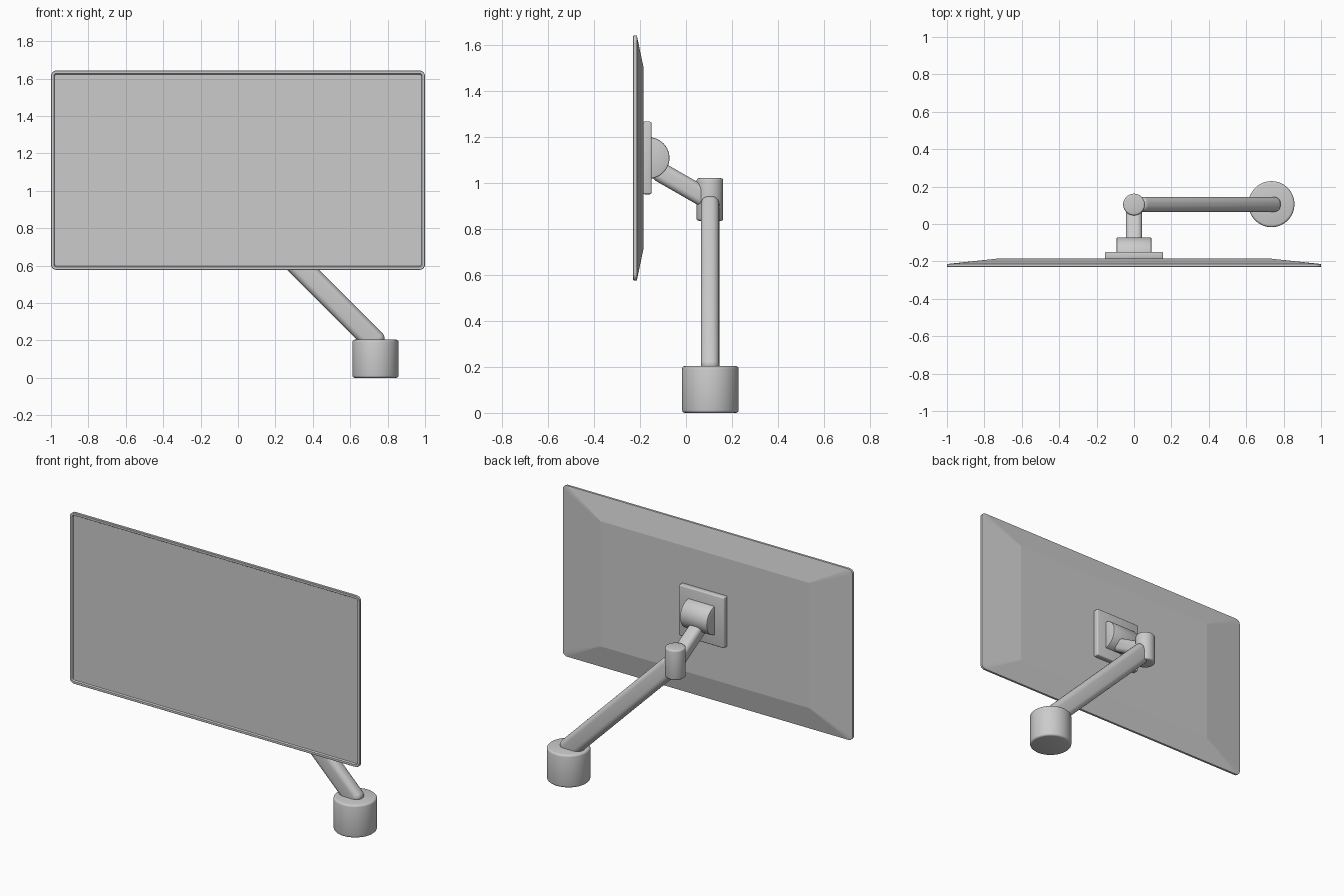
import bpy, bmesh
from math import pi, cos, sin, radians, atan2
from mathutils import Vector

if "Cube" in bpy.data.objects:
    bpy.data.objects.remove(bpy.data.objects["Cube"])


def finish(name, bm, bevel=0.0, segments=4, smooth=True):
    bmesh.ops.recalc_face_normals(bm, faces=bm.faces[:])
    mesh = bpy.data.meshes.new(name)
    bm.to_mesh(mesh)
    bm.free()
    obj = bpy.data.objects.new(name, mesh)
    bpy.context.collection.objects.link(obj)
    bpy.ops.object.select_all(action='DESELECT')
    bpy.context.view_layer.objects.active = obj
    obj.select_set(True)
    if bevel:
        mod = obj.modifiers.new("rounding", 'BEVEL')
        mod.width = bevel
        mod.segments = segments
        mod.limit_method = 'ANGLE'
        mod.angle_limit = radians(40)
        bpy.ops.object.modifier_apply(modifier=mod.name)
    if smooth:
        bpy.ops.object.shade_smooth_by_angle(angle=radians(35))
    return obj


def cylinder(name, centre, radius, depth, bevel):
    bm = bmesh.new()
    bmesh.ops.create_cone(bm, cap_ends=True, segments=64, radius1=radius,
                          radius2=radius, depth=depth)
    bmesh.ops.translate(bm, vec=centre, verts=bm.verts)
    return finish(name, bm, bevel, 3)


def box(name, centre, size, bevel):
    bm = bmesh.new()
    bmesh.ops.create_cube(bm, size=1)
    bmesh.ops.scale(bm, vec=size, verts=bm.verts)
    bmesh.ops.translate(bm, vec=centre, verts=bm.verts)
    return finish(name, bm, bevel, 3)


def bar(name, start, end, width, height, bevel):
    """Rounded bar; width is horizontal, height lies in the vertical plane."""
    start, end = Vector(start), Vector(end)
    axis = (end - start).normalized()
    side = axis.cross(Vector((0, 0, 1))).normalized()
    up = side.cross(axis)
    bm = bmesh.new()
    rings = []
    for p in (start, end):
        rings.append([bm.verts.new(p + side * (a * width / 2) + up * (b * height / 2))
                      for a, b in ((-1, -1), (1, -1), (1, 1), (-1, 1))])
    for i in range(4):
        j = (i + 1) % 4
        bm.faces.new((rings[0][i], rings[0][j], rings[1][j], rings[1][i]))
    bm.faces.new(rings[0])
    bm.faces.new(rings[1])
    return finish(name, bm, bevel, 6)


def rounded_rect(half_w, half_h, radius, steps=5):
    points = []
    for k, (sx, sz) in enumerate(((1, 1), (-1, 1), (-1, -1), (1, -1))):
        for i in range(steps + 1):
            a = pi / 2 * (k + i / steps)
            points.append((sx * (half_w - radius) + radius * cos(a),
                           sz * (half_h - radius) + radius * sin(a)))
    return points


# Screen: recessed display, thin bezel, thin rim and sloping back
SCREEN_Z = 1.11
bm = bmesh.new()
loops = []
for half_w, half_h, radius, y in ((0.980, 0.513, 0.010, -0.222),
                                  (0.985, 0.518, 0.015, -0.230),
                                  (0.998, 0.531, 0.028, -0.230),
                                  (1.000, 0.533, 0.030, -0.228),
                                  (1.000, 0.533, 0.030, -0.214),
                                  (0.720, 0.390, 0.003, -0.184)):
    loops.append([bm.verts.new((x, y, SCREEN_Z + z))
                  for x, z in rounded_rect(half_w, half_h, radius)])
for a, b in zip(loops, loops[1:]):
    for i in range(len(a)):
        j = (i + 1) % len(a)
        bm.faces.new((a[i], a[j], b[j], b[i]))
bm.faces.new(loops[0])
bm.faces.new(loops[-1])
finish("screen", bm, smooth=False)

# Square mounting plate on the back of the screen
box("mount_plate", (0, -0.169, SCREEN_Z), (0.312, 0.038, 0.316), 0.007)

# Half-round tilt hinge, axis along x
bm = bmesh.new()
ends = []
for x in (-0.093, 0.093):
    ring = [(-0.162 + 0.09 * sin(pi * i / 32), SCREEN_Z + 0.09 * cos(pi * i / 32))
            for i in range(33)]
    ends.append([bm.verts.new((x, y, z)) for y, z in ring])
for i in range(33):
    j = (i + 1) % 33
    bm.faces.new((ends[0][i], ends[0][j], ends[1][j], ends[1][i]))
bm.faces.new(ends[0])
bm.faces.new(ends[1])
finish("tilt_hinge", bm, 0.005, 2)

# Short arm from hinge to swivel, long arm from swivel to base
bar("short_arm", (0, -0.135, 1.062), (0, 0.10, 0.927), 0.088, 0.086, 0.028)
bar("long_arm", (0.01, 0.105, 0.915), (0.755, 0.105, 0.17), 0.08, 0.12, 0.034)

# Swivel joint and round base
cylinder("swivel_joint", (0, 0.104, 0.929), 0.058, 0.186, 0.010)
cylinder("base", (0.735, 0.106, 0.102), 0.123, 0.204, 0.012)
